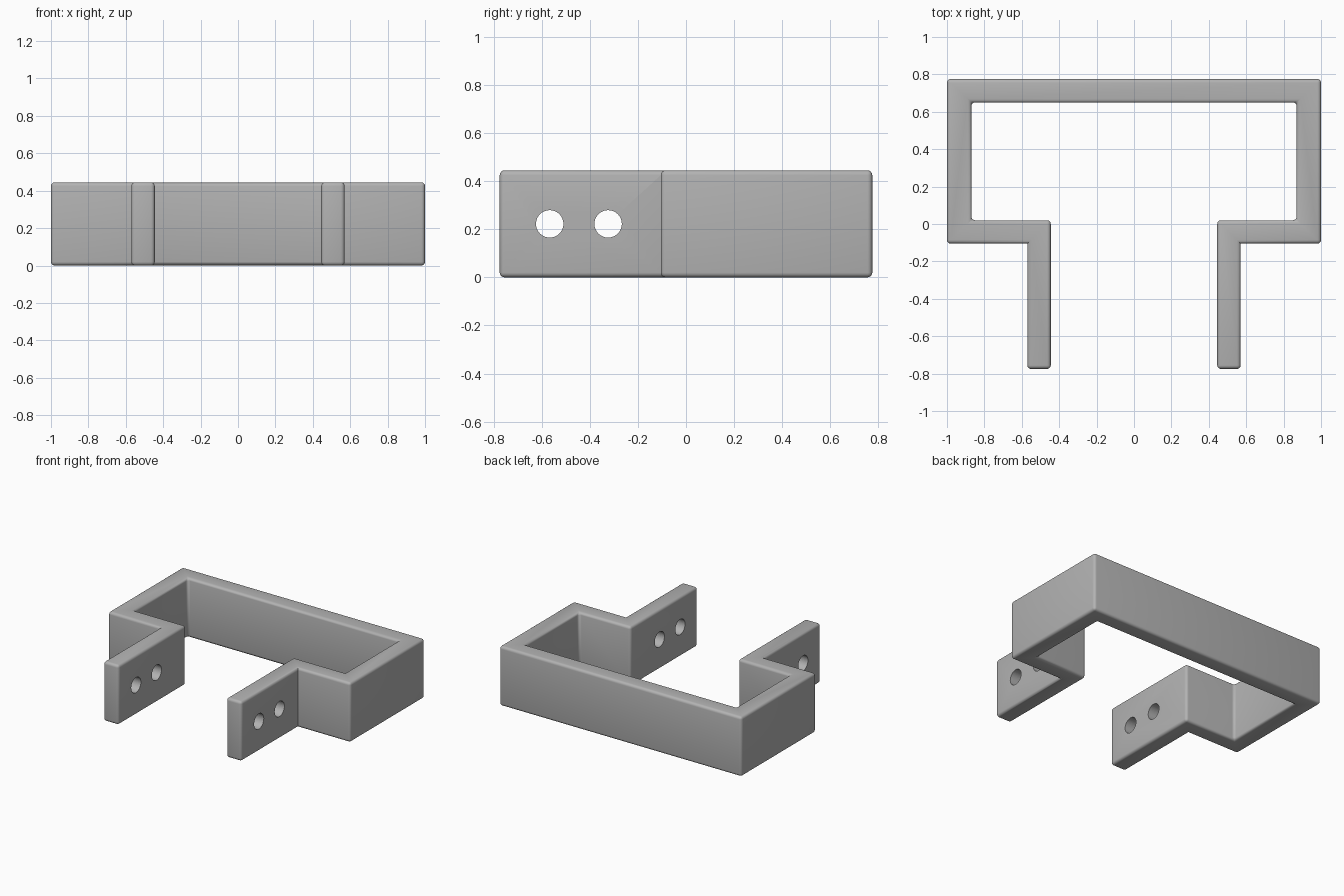
import bpy, bmesh, math

cube = bpy.data.objects.get("Cube")
if cube:
    bpy.data.objects.remove(cube, do_unlink=True)

HEIGHT = 0.445
ROUND = 0.02

grey = bpy.data.materials.new("plain grey")
grey.use_nodes = True
colour = (0.45, 0.45, 0.45, 1)
grey.diffuse_color = colour
grey.node_tree.nodes["Principled BSDF"].inputs["Base Color"].default_value = colour

# Half of the bent strip, from the back's outer middle round to its inner middle
half = [(1, 0.775), (1, -0.105), (0.57, -0.105), (0.57, -0.775),
        (0.445, -0.775), (0.445, 0.02), (0.87, 0.02), (0.87, 0.65)]
outline = half + [(-x, y) for x, y in reversed(half)]

# Bracket body: extrude the outline
bm = bmesh.new()
base = bm.faces.new([bm.verts.new((x, y, 0)) for x, y in outline])
top = bmesh.ops.extrude_face_region(bm, geom=[base])["geom"]
bmesh.ops.translate(bm, vec=(0, 0, HEIGHT),
                    verts=[v for v in top if isinstance(v, bmesh.types.BMVert)])
bmesh.ops.recalc_face_normals(bm, faces=bm.faces)


# Round every edge but the crease where each arm meets its shoulder
def is_crease(edge):
    return all(abs(abs(v.co.x) - 0.57) < 0.001 and abs(v.co.y + 0.105) < 0.001
               for v in edge.verts)


bmesh.ops.bevel(bm, geom=[e for e in bm.edges if not is_crease(e)], offset=ROUND,
                offset_type='OFFSET', segments=4, profile=0.5, affect='EDGES',
                clamp_overlap=True)
mesh = bpy.data.meshes.new("bracket")
bm.to_mesh(mesh)
bm.free()
mesh.materials.append(grey)
bracket = bpy.data.objects.new("bracket", mesh)
bpy.context.collection.objects.link(bracket)

# Two bolt holes through both arms
for i, y in enumerate((-0.567, -0.324)):
    bpy.ops.mesh.primitive_cylinder_add(vertices=48, radius=0.057, depth=1.6,
                                        location=(0, y, HEIGHT / 2),
                                        rotation=(0, math.pi / 2, 0))
    cutter = bpy.context.object
    cutter.name = f"hole_cutter_{i + 1}"
    cutter.data.materials.append(grey)
    cutter.hide_render = True
    cutter.hide_viewport = True
    cut = bracket.modifiers.new(f"bolt_hole_{i + 1}", 'BOOLEAN')
    cut.operation = 'DIFFERENCE'
    cut.solver = 'EXACT'
    cut.object = cutter

# Smooth the rounded edges, keep the hole rims sharp
bpy.ops.object.select_all(action='DESELECT')
bracket.select_set(True)
bpy.context.view_layer.objects.active = bracket
bpy.ops.object.shade_smooth_by_angle(angle=math.radians(35))
